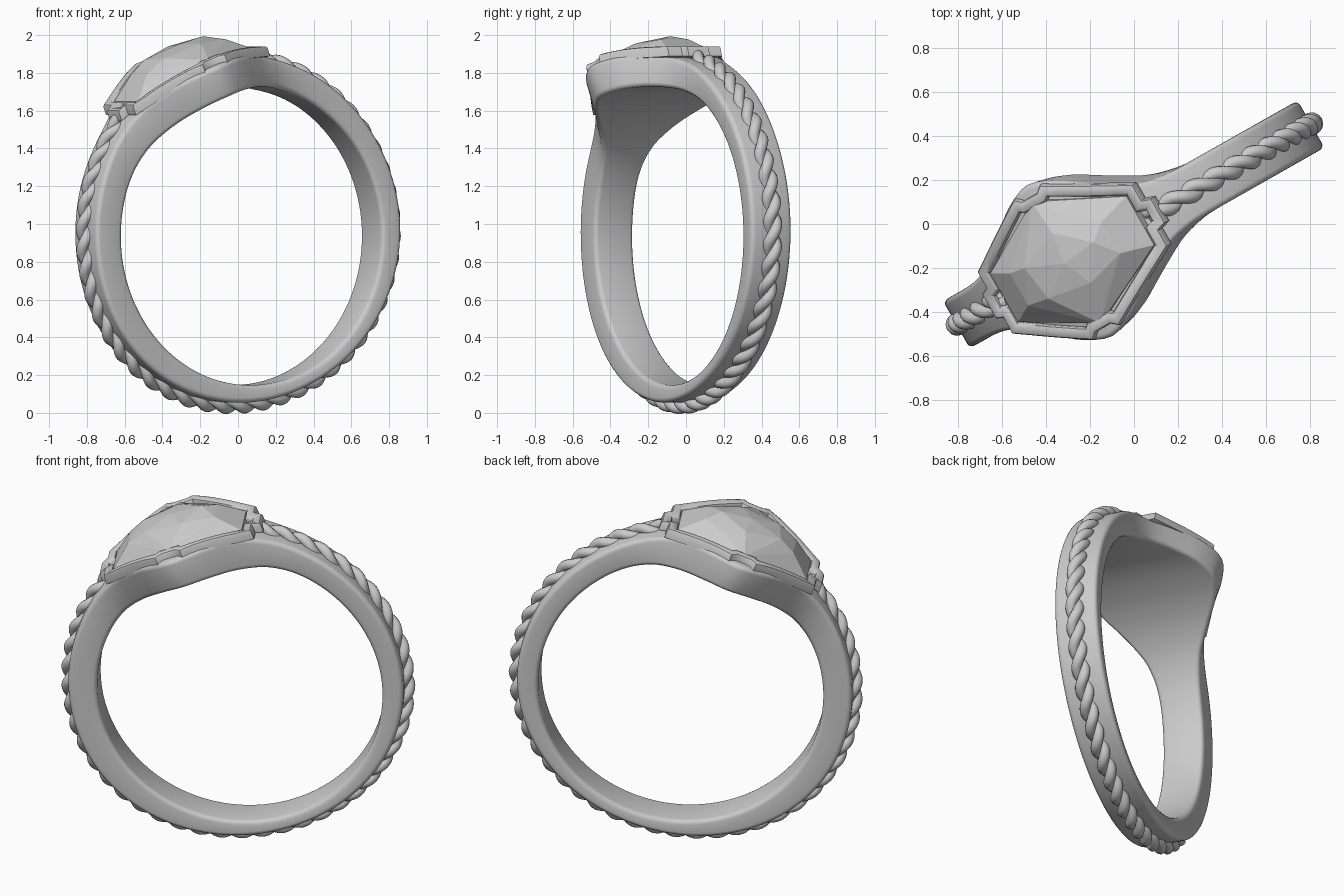
import bpy, bmesh, math
from math import sin, cos, pi, radians
from mathutils import Matrix, Vector

if "Cube" in bpy.data.objects:
    bpy.data.objects.remove(bpy.data.objects["Cube"])

# local frame: X along the head, Y across the band, Z out through the gem
PLACE = (Matrix.Translation((0.002, 0, 0.937)) @ Matrix.Rotation(radians(29.5), 4, 'Z')
         @ Matrix.Rotation(radians(-21), 4, 'Y'))


def make(name, bm, smooth=True):
    bmesh.ops.recalc_face_normals(bm, faces=bm.faces)
    bm.transform(PLACE)
    me = bpy.data.meshes.new(name)
    bm.to_mesh(me)
    bm.free()
    ob = bpy.data.objects.new(name, me)
    bpy.context.collection.objects.link(ob)
    if smooth:
        bpy.ops.object.select_all(action='DESELECT')
        ob.select_set(True)
        bpy.context.view_layer.objects.active = ob
        bpy.ops.object.shade_smooth_by_angle(angle=radians(40))
    return ob


def loft(bm, rings, closed=True):
    vs = [[bm.verts.new(p) for p in r] for r in rings]
    n, m = len(vs), len(vs[0])
    for i in range(n if closed else n - 1):
        a, b = vs[i], vs[(i + 1) % n]
        for j in range(m):
            k = (j + 1) % m
            bm.faces.new((a[j], a[k], b[k], b[j]))
    if not closed:
        bm.faces.new(vs[0])
        bm.faces.new(vs[-1])


def smooth_table(t, x):
    # cubic interpolation with flat ends
    def slope(i):
        if i in (0, len(t) - 1):
            return 0
        return (t[i + 1][1] - t[i - 1][1]) / (t[i + 1][0] - t[i - 1][0])
    for i in range(len(t) - 1):
        (x0, y0), (x1, y1) = t[i], t[i + 1]
        if x <= x1:
            h = x1 - x0
            s = (x - x0) / h
            return (y0 * (1 + 2 * s) * (1 - s) ** 2 + slope(i) * h * s * (1 - s) ** 2
                    + y1 * s * s * (3 - 2 * s) + slope(i + 1) * h * s * s * (s - 1))
    return t[-1][1]


WIDTH = [(0, .395), (8, .35), (14, .285), (20, .22), (26, .165), (35, .13), (50, .124), (180, .124)]
OUTER = [(0, .965), (12, .962), (25, .95), (45, .94), (70, .932), (110, .925), (180, .873)]
INNER = 0.79
SHIFT = Vector((.017, 0, -.0065))   # the finger hole sits slightly off centre


def degrees_off(phi):
    return abs((math.degrees(phi) + 180) % 360 - 180)


def outer(phi):
    return smooth_table(OUTER, degrees_off(phi))


# band: rounded rectangular section swept round, widening into the head
bm = bmesh.new()
rings = []
for i in range(144):
    phi = 2 * pi * i / 144
    d, out = degrees_off(phi), outer(phi)
    w_out, w_in = smooth_table(WIDTH, d), smooth_table(WIDTH, d * .8) * .96
    ring = []
    for q in range(4):
        sx, sr = (1, 1, -1, -1)[q], (1, -1, -1, 1)[q]
        rad = .025
        w = w_out if sr > 0 else w_in
        for k in range(5):
            ang = pi / 2 - q * pi / 2 - k * pi / 8
            y = sx * (w - rad) + rad * cos(ang)
            r = (out - rad if sr > 0 else INNER + rad) + rad * sin(ang)
            p = Vector((r * sin(phi), y, r * cos(phi)))
            ring.append(p if sr > 0 else p + SHIFT)
    rings.append(ring)
loft(bm, rings)
make("band", bm)

# rope: two fat twisted strands along the middle of the band
for s in range(2):
    bm = bmesh.new()
    rings = []
    N, turns, start = 400, 21, radians(25)
    path = []
    for i in range(N + 1):
        phi = start + (2 * pi - 2 * start) * i / N
        er = Vector((sin(phi), 0, cos(phi)))
        k = 2 * pi * turns * i / N + s * pi
        lift = .018 * (1 - cos(phi)) / 2 - .008
        path.append(er * (outer(phi) + lift)
                    + .022 * (cos(k) * Vector((0, 1, 0)) + sin(k) * er))
    for i, p in enumerate(path):
        t = (path[min(i + 1, N)] - path[max(i - 1, 0)]).normalized()
        e1 = (Vector((0, 1, 0)) - t * t.y).normalized()
        e2 = t.cross(e1)
        rings.append([p + .03 * (cos(a) * e1 + sin(a) * e2)
                      for a in (2 * pi * j / 12 for j in range(12))])
    loft(bm, rings, closed=False)
    make("rope_strand_%d" % (s + 1), bm)


def crown(a):
    # arched height of the setting along the head
    return .987 - .103 * (abs(a) / .43) ** 1.7


# bezel: mitred rail round the hexagon, with claw bumps and side notches
quarter = [(.45, .045), (.41, .06), (.41, .145), (.075, .335), (.05, .315)]
outline = (quarter + [(-x, y) for x, y in reversed(quarter)]
           + [(-x, -y) for x, y in quarter] + [(x, -y) for x, y in reversed(quarter)])
pts = []
for i, p in enumerate(outline):
    p, q = Vector(p), Vector(outline[(i + 1) % len(outline)])
    steps = 6 if (q - p).length > .2 else 1
    pts += [p.lerp(q, k / steps) for k in range(steps)]
bm = bmesh.new()
rings = []
for i, p in enumerate(pts):
    d0 = (p - pts[i - 1]).normalized()
    d1 = (pts[(i + 1) % len(pts)] - p).normalized()
    n0, n1 = Vector((d0.y, -d0.x)), Vector((d1.y, -d1.x))
    n = (n0 + n1) / (1 + n0.dot(n1))
    ring = []
    for x, z in ((-.027, -.04), (.027, -.04), (.027, .006), (.022, .017), (.01, .022),
                 (-.01, .022), (-.022, .017), (-.027, .006)):
        c = p + n * x
        ring.append((c.x, c.y, crown(p.x) + z))
    rings.append(ring)
loft(bm, rings)
make("bezel_rail", bm)

# gem: faceted dome as the hull of a few staggered rings
bm = bmesh.new()
hexa = [(.39, .13), (0, .325), (-.39, .13), (-.39, -.13), (0, -.325), (.39, -.13)]
for x, y in hexa:
    bm.verts.new((x, y, crown(x) - .05))
    bm.verts.new((x * .98, y * .98, crown(x) + .01))
for n, rx, ry, z, off in ((8, .28, .22, 1.015, .5), (5, .19, .15, 1.06, .1), (1, .02, .02, 1.078, 0)):
    for k in range(n):
        a = 2 * pi * (k + off) / n
        bm.verts.new((rx * cos(a), ry * sin(a), z))
bmesh.ops.convex_hull(bm, input=bm.verts)
bmesh.ops.delete(bm, geom=[v for v in bm.verts if not v.link_faces], context='VERTS')
make("gem", bm, smooth=False)
